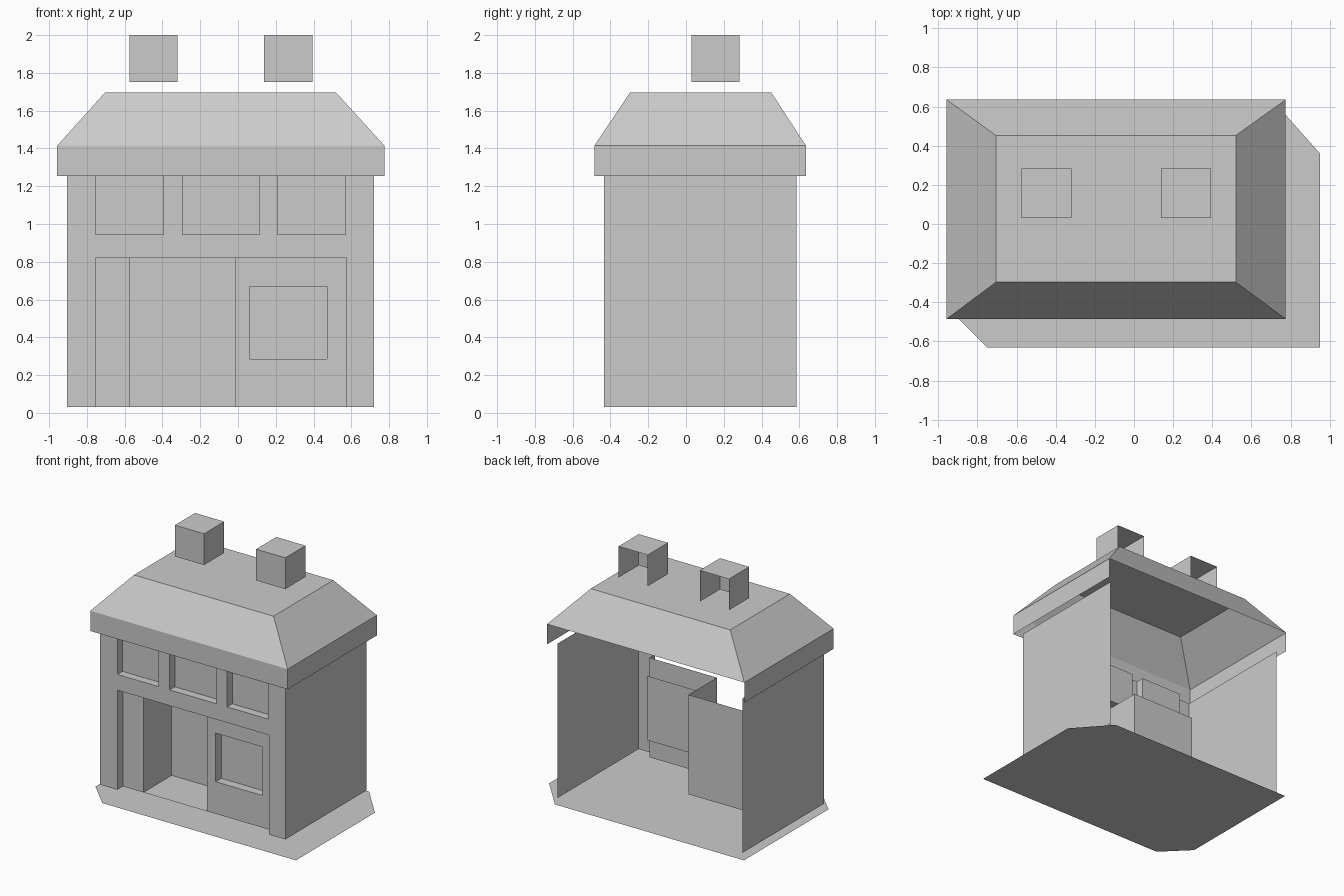
import bpy, bmesh
from mathutils import Vector

cube = bpy.data.objects.get("Cube")
if cube:
    bpy.data.objects.remove(cube, do_unlink=True)

grey = bpy.data.materials.new("plain_grey")
grey.use_nodes = True
grey.diffuse_color = (0.6, 0.6, 0.6, 1)
grey.node_tree.nodes["Principled BSDF"].inputs["Base Color"].default_value = (0.6, 0.6, 0.6, 1)

FRONT, BACK = Vector((0, -1, 0)), Vector((0, 1, 0))
LEFT, RIGHT, UP = Vector((1, 0, 0)), Vector((-1, 0, 0)), Vector((0, 0, 1))


def add_face(bm, points, facing):
    """One flat face turned to look along the given direction."""
    face = bm.faces.new([bm.verts.new(p) for p in points])
    face.normal_update()
    if face.normal.dot(facing) < 0:
        face.normal_flip()


def across(bm, x0, x1, z0, z1, y, facing=FRONT):
    add_face(bm, [(x0, y, z0), (x1, y, z0), (x1, y, z1), (x0, y, z1)], facing)


def along(bm, x, y0, y1, z0, z1, facing):
    add_face(bm, [(x, y0, z0), (x, y1, z0), (x, y1, z1), (x, y0, z1)], facing)


def level(bm, x0, x1, y0, y1, z, facing=UP):
    add_face(bm, [(x0, y0, z), (x1, y0, z), (x1, y1, z), (x0, y1, z)], facing)


def pierced(bm, x0, x1, z0, z1, y, holes):
    """Wall facing the front with rectangular openings left out."""
    xs = sorted({x0, x1} | {h[0] for h in holes} | {h[1] for h in holes})
    zs = sorted({z0, z1} | {h[2] for h in holes} | {h[3] for h in holes})
    for a, b in zip(xs, xs[1:]):
        for c, d in zip(zs, zs[1:]):
            mx, mz = (a + b) / 2, (c + d) / 2
            if not any(h[0] < mx < h[1] and h[2] < mz < h[3] for h in holes):
                across(bm, a, b, c, d, y)


def reveal(bm, hole, y0, y1, sill=True):
    """Side faces, and optionally a sill, of an opening."""
    x0, x1, z0, z1 = hole
    along(bm, x0, y0, y1, z0, z1, LEFT)
    along(bm, x1, y0, y1, z0, z1, RIGHT)
    if sill:
        level(bm, x0, x1, y0, y1, z0)


def finish(name, bm):
    bmesh.ops.remove_doubles(bm, verts=bm.verts, dist=0.0005)
    flat = [e for e in bm.edges if len(e.link_faces) == 2 and e.calc_face_angle(1) < 0.001]
    bmesh.ops.dissolve_edges(bm, edges=flat, use_verts=False)
    mesh = bpy.data.meshes.new(name)
    bm.to_mesh(mesh)
    bm.free()
    mesh.materials.append(grey)
    obj = bpy.data.objects.new(name, mesh)
    bpy.context.collection.objects.link(obj)


# Ground plate with two clipped corners
bm = bmesh.new()
add_face(bm, [(-0.75, -0.63, 0), (0.95, -0.63, 0), (0.95, 0.36, 0),
              (0.71, 0.63, 0), (-0.95, 0.63, 0), (-0.95, -0.43, 0)], UP)
finish("ground_plate", bm)

# Main dimensions
X0, X1, Y0, Y1 = -0.905, 0.72, -0.435, 0.585
FLOOR, TOP = 0.03, 1.255
RECESS, DOOR_BACK = -0.365, -0.01
shop = (-0.755, 0.575, FLOOR, 0.82)
uppers = [(a, b, 0.945, TOP) for a, b in ((-0.755, -0.395), (-0.295, 0.115), (0.21, 0.57))]

# Front and side walls, open at the back
bm = bmesh.new()
pierced(bm, X0, X1, FLOOR, TOP, Y0, [shop] + uppers)
reveal(bm, shop, Y0, RECESS, sill=False)
finish("front_wall", bm)
for name, x, facing in (("left_wall", X1, LEFT), ("right_wall", X0, RIGHT)):
    bm = bmesh.new()
    along(bm, x, Y0, Y1, FLOOR, TOP, facing)
    finish(name, bm)

# Upper windows
for i, hole in enumerate(uppers):
    bm = bmesh.new()
    reveal(bm, hole, Y0, Y0 + 0.065)
    across(bm, *hole, Y0 + 0.065)
    finish(f"upper_window_{i + 1}", bm)

# Recessed ground floor front with its window
window = (0.06, 0.47, 0.285, 0.67)
bm = bmesh.new()
across(bm, -0.755, -0.575, FLOOR, 0.82, RECESS)
pierced(bm, -0.015, 0.575, FLOOR, 0.82, RECESS, [window])
reveal(bm, window, RECESS, RECESS + 0.07)
finish("ground_floor_front", bm)
bm = bmesh.new()
across(bm, -0.015, 0.55, 0.2, 0.71, RECESS + 0.07)
finish("lower_window_pane", bm)

# Deep doorway
doorway = (-0.575, -0.015, FLOOR, 0.82)
bm = bmesh.new()
reveal(bm, doorway, RECESS, DOOR_BACK)
across(bm, *doorway, DOOR_BACK)
finish("doorway", bm)

# Hipped roof with a flat top
EAVE, RIDGE = 1.415, 1.695


def ring(x0, x1, y0, y1, z):
    return [(x0, y0, z), (x1, y0, z), (x1, y1, z), (x0, y1, z)]


low = ring(-0.957, 0.775, -0.485, 0.635, EAVE)
high = ring(-0.705, 0.52, -0.297, 0.452, RIDGE)
bm = bmesh.new()
add_face(bm, high, UP)
for i in range(4):
    j = (i + 1) % 4
    add_face(bm, [low[i], low[j], high[j], high[i]], UP)
finish("roof", bm)

# Fascia on the front and both sides
bm = bmesh.new()
across(bm, -0.957, 0.775, TOP, EAVE, -0.485)
along(bm, 0.775, -0.485, 0.635, TOP, EAVE, LEFT)
along(bm, -0.957, -0.485, 0.635, TOP, EAVE, RIGHT)
finish("roof_fascia", bm)

# Chimneys, open at the back and bottom
for name, x in (("right_chimney", -0.575), ("left_chimney", 0.138)):
    bm = bmesh.new()
    x1, y0, y1, z0, z1 = x + 0.256, 0.03, 0.283, 1.752, 2.0
    across(bm, x, x1, z0, z1, y0)
    along(bm, x, y0, y1, z0, z1, RIGHT)
    along(bm, x1, y0, y1, z0, z1, LEFT)
    level(bm, x, x1, y0, y1, z1)
    finish(name, bm)
